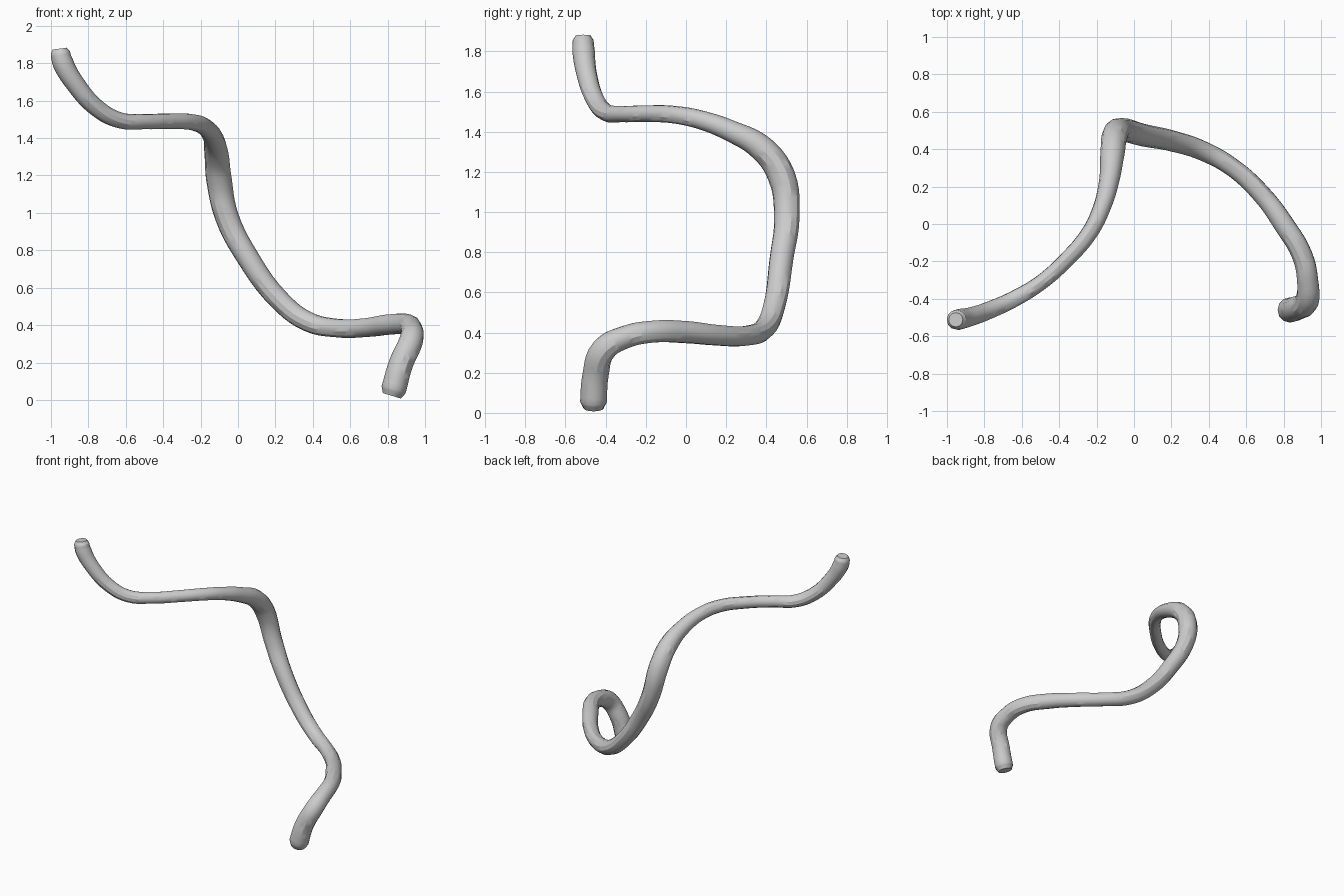
import bpy

# centre line of the bent rod: x, y, z, radius
PATH = [
    (0.822, -0.46, 0.022, 0.050), (0.832, -0.46, 0.055, 0.067),
    (0.87, -0.45, 0.19, 0.065), (0.925, -0.41, 0.315, 0.064),
    (0.928, -0.30, 0.378, 0.058), (0.90, -0.17, 0.404, 0.056),
    (0.80, 0.00, 0.402, 0.056), (0.69, 0.15, 0.387, 0.052),
    (0.53, 0.30, 0.384, 0.050), (0.37, 0.39, 0.42, 0.053),
    (0.22, 0.44, 0.535, 0.056), (0.05, 0.475, 0.765, 0.060),
    (-0.06, 0.502, 0.98, 0.064), (-0.102, 0.475, 1.18, 0.069),
    (-0.115, 0.38, 1.315, 0.065), (-0.135, 0.22, 1.405, 0.053),
    (-0.175, 0.08, 1.457, 0.047), (-0.24, -0.05, 1.484, 0.044),
    (-0.37, -0.20, 1.49, 0.042), (-0.50, -0.315, 1.488, 0.041),
    (-0.64, -0.40, 1.497, 0.044), (-0.76, -0.455, 1.565, 0.047),
    (-0.87, -0.495, 1.69, 0.051), (-0.935, -0.51, 1.80, 0.056),
    (-0.95, -0.512, 1.855, 0.052), (-0.953, -0.512, 1.878, 0.038),
]

# round swept rod with capped ends
curve = bpy.data.curves.new("bent_rod", "CURVE")
curve.dimensions = "3D"
curve.bevel_depth = 1.0
curve.bevel_resolution = 4
curve.resolution_u = 5
curve.use_fill_caps = True
spline = curve.splines.new("BEZIER")
spline.bezier_points.add(len(PATH) - 1)
for point, (x, y, z, r) in zip(spline.bezier_points, PATH):
    point.co = (x, y, z)
    point.radius = r
    point.handle_left_type = point.handle_right_type = "AUTO"
rod = bpy.data.objects.new("bent_rod", curve)
bpy.context.collection.objects.link(rod)

# solid mesh with smooth sides and sharp end faces
bpy.context.view_layer.objects.active = rod
rod.select_set(True)
bpy.ops.object.convert(target="MESH")
bpy.ops.object.shade_smooth_by_angle()
